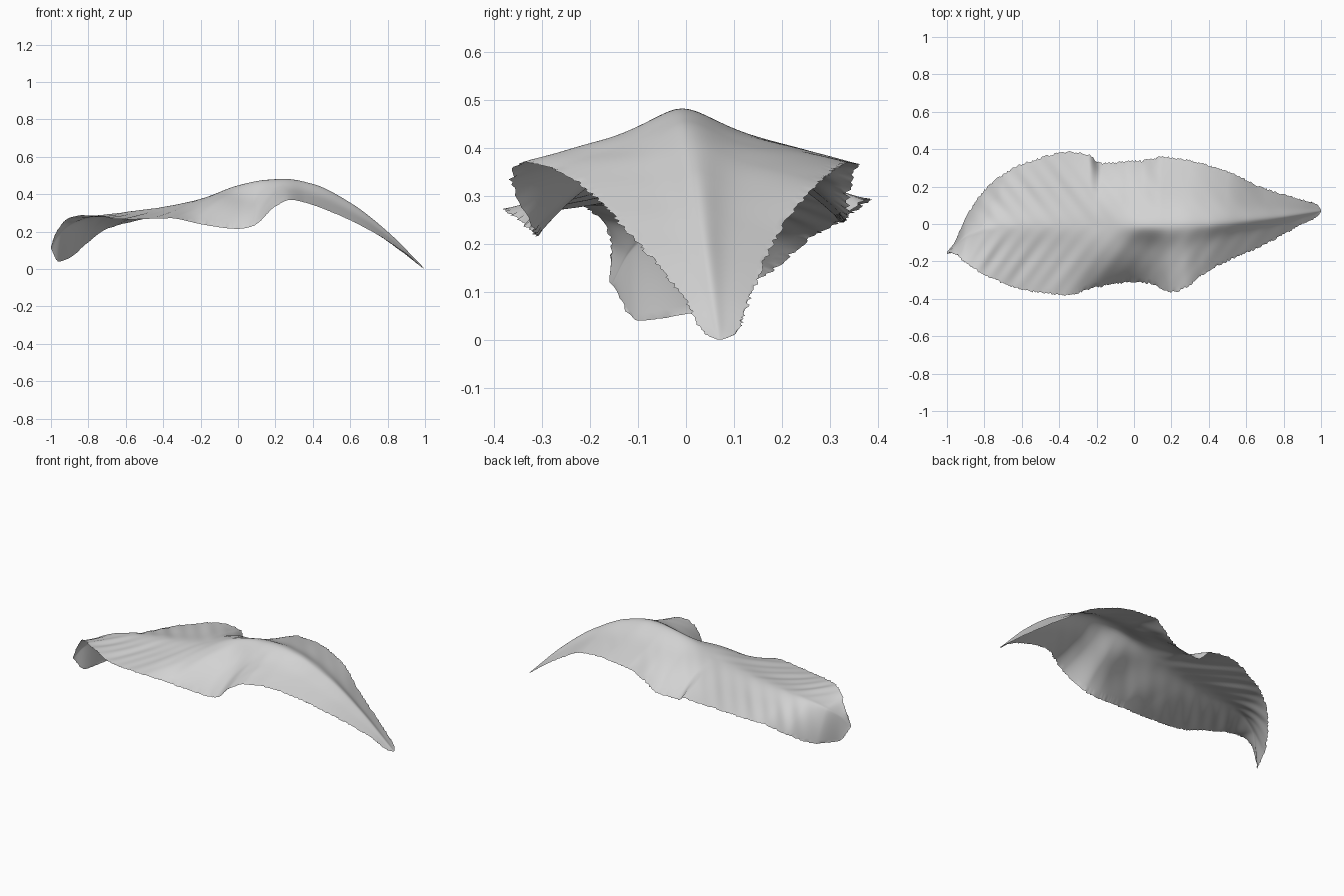
import bpy
import bmesh
import math
import random

random.seed(4)

old_cube = bpy.data.objects.get("Cube")
if old_cube:
    bpy.data.objects.remove(old_cube, do_unlink=True)

# Rails of the blade as (x, y, z): front edge, midrib and back edge
FRONT = [(-1, -.16, .12), (-.97, -.155, .2), (-.9, -.21, .275), (-.82, -.26, .288),
         (-.6, -.35, .265), (-.36, -.38, .272), (-.2, -.34, .24), (0, -.31, .215),
         (.08, -.32, .23), (.2, -.365, .335), (.28, -.34, .37), (.36, -.275, .355),
         (.5, -.2, .305), (.7, -.11, .21), (.9, 0, .08), (.98, .04, .012), (1, .065, 0)]
MIDRIB = [(-1, -.155, .115), (-.96, -.12, .18), (-.9, -.07, .235), (-.8, -.035, .275),
          (-.6, -.015, .305), (-.4, -.01, .332), (-.2, -.01, .375), (0, -.01, .447),
          (.15, -.01, .477), (.25, -.008, .482), (.4, 0, .455), (.6, .02, .355),
          (.8, .04, .2), (1, .07, 0)]
BACK = [(-1, -.15, .11), (-.96, -.1, .04), (-.9, .035, .06), (-.8, .18, .145),
        (-.7, .265, .215), (-.6, .32, .245), (-.34, .385, .293), (-.24, .37, .29),
        (-.18, .325, .245), (-.05, .335, .25), (.05, .34, .31), (.15, .36, .365),
        (.3, .34, .368), (.5, .28, .33), (.7, .19, .215), (.9, .13, .075), (.98, .105, .012),
        (1, .075, 0)]

LENGTH_STEPS = 320
WING_STEPS = 22


def slope(rail, i, axis):
    """Harmonic mean of neighbouring slopes, so that the curve never overshoots."""
    def step(a, b):
        return (b[axis] - a[axis]) / (b[0] - a[0])
    if i == 0:
        return step(rail[0], rail[1])
    if i == len(rail) - 1:
        return step(rail[-2], rail[-1])
    before, after = step(rail[i - 1], rail[i]), step(rail[i], rail[i + 1])
    return 2 * before * after / (before + after) if before * after > 0 else 0


def sample(rail, x, axis):
    """Smooth value of a rail at x."""
    i = 0
    while i < len(rail) - 2 and x > rail[i + 1][0]:
        i += 1
    a, b = rail[i], rail[i + 1]
    width = b[0] - a[0]
    t = (x - a[0]) / width
    ease = t * t * (3 - 2 * t)
    bend = slope(rail, i, axis) * t * (1 - t) ** 2 - slope(rail, i + 1, axis) * t * t * (1 - t)
    return a[axis] + (b[axis] - a[axis]) * ease + bend * width


def wing_drop(x, t):
    """Rounded midrib, steep shoulders, flatter outside; drooping margins at mid-length."""
    r = 0.1
    cone = (math.hypot(t, r) - r) / (math.hypot(1, r) - r)
    # the shoulder fades out near the stem, where the wings are plain
    shoulder = 0.25 * max(0, min(1, (x + 0.9) * 2))
    tent = shoulder * (1 - math.exp(-(t / 0.25) ** 2)) + (1 - shoulder) * cone
    droop = t ** 2.4
    weight = math.exp(-((x + 0.17) / 0.2) ** 2)
    return tent + (droop - tent) * weight


def veins(x, y, t):
    """Shallow pleats that run out from the midrib, strongest near the stem."""
    fade = max(0.2, min(1, 0.2 - x)) * min(1, (x + 1) * 5) * min(1, (1 - x) * 2)
    phase = x + 0.75 * abs(y)
    wave = math.sin(phase * 62) + 0.8 * math.sin(phase * 35 + 1)
    return 0.0028 * wave * fade * math.sin(math.pi * min(1, t * 0.85 + 0.05))


def blade_row(x):
    """One cross-section from the front edge over the midrib to the back edge."""
    mid_y, mid_z = sample(MIDRIB, x, 1), sample(MIDRIB, x, 2)
    points = []
    for j in range(-WING_STEPS, WING_STEPS + 1):
        rail = FRONT if j < 0 else BACK
        t = abs(j) / WING_STEPS
        y = mid_y + (sample(rail, x, 1) - mid_y) * t
        z = mid_z + (sample(rail, x, 2) - mid_z) * wing_drop(x, t)
        z += veins(x, y - mid_y, t)
        px = x
        if t == 1 and abs(x) < 0.99:
            # ragged, finely toothed margin
            y += random.uniform(-0.007, 0.005) * (1 if j > 0 else -1)
            px += random.uniform(-0.002, 0.002)
        points.append((px, y, max(0, z)))
    return points


# Leaf blade: a single sheet lofted between the rails
bm = bmesh.new()
rows = []
for i in range(LENGTH_STEPS + 1):
    u = i / LENGTH_STEPS
    x = 0.6 * (2 * u - 1) - 0.4 * math.cos(math.pi * u)
    rows.append([bm.verts.new(p) for p in blade_row(x)])
for low, high in zip(rows, rows[1:]):
    for j in range(2 * WING_STEPS):
        bm.faces.new((low[j], high[j], high[j + 1], low[j + 1]))
mesh = bpy.data.meshes.new("leaf_blade")
bm.to_mesh(mesh)
bm.free()
leaf = bpy.data.objects.new("leaf_blade", mesh)
bpy.context.collection.objects.link(leaf)

# Plain pale grey surface
grey = bpy.data.materials.new("pale_grey")
grey.use_nodes = True
colour = (0.65, 0.65, 0.65, 1)
grey.diffuse_color = colour
grey.node_tree.nodes["Principled BSDF"].inputs["Base Color"].default_value = colour
mesh.materials.append(grey)
for face in mesh.polygons:
    face.use_smooth = True
